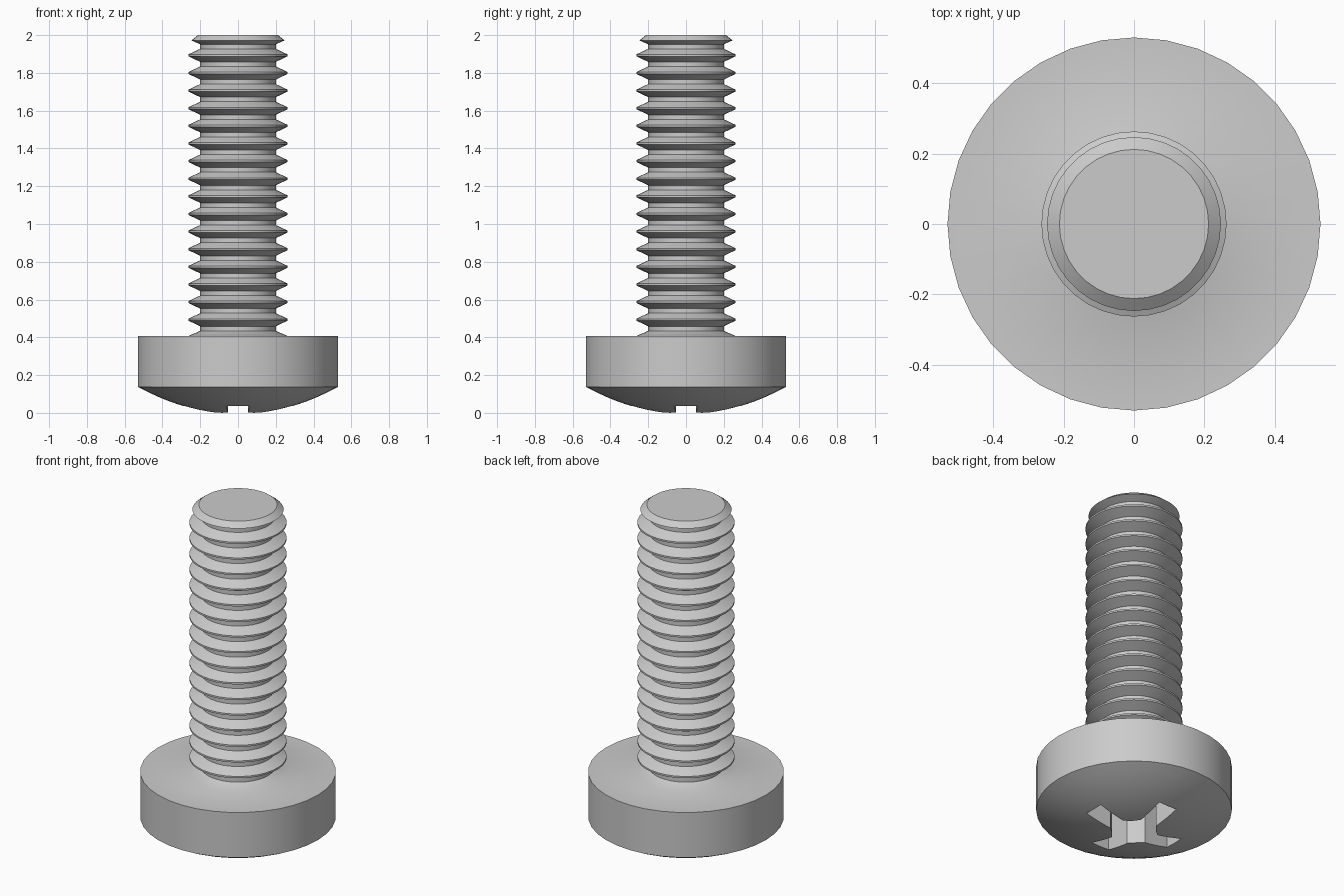
import bpy, bmesh, math
from mathutils import Vector

SEGMENTS = 36
HEAD_R, HEAD_TOP, RIM_Z, APEX_Z = 0.53, 0.407, 0.138, -0.007
CREST_R, ROOT_R, PITCH, THREADS = 0.263, 0.2, 0.0933, 16
CREST_HALF, ROOT_HALF = 0.005, 0.012

cube = bpy.data.objects.get("Cube")
if cube:
    bpy.data.objects.remove(cube, do_unlink=True)

steel = bpy.data.materials.new("grey_steel")
steel.use_nodes = True
grey = (0.6, 0.6, 0.6, 1)
steel.diffuse_color = grey
steel.node_tree.nodes["Principled BSDF"].inputs["Base Color"].default_value = grey


def make_object(name, bm):
    bmesh.ops.recalc_face_normals(bm, faces=bm.faces)
    mesh = bpy.data.meshes.new(name)
    bm.to_mesh(mesh)
    bm.free()
    mesh.materials.append(steel)
    obj = bpy.data.objects.new(name, mesh)
    bpy.context.collection.objects.link(obj)
    return obj


def lathe(name, profile):
    bm = bmesh.new()
    verts = [bm.verts.new((r, 0, z)) for r, z in profile]
    edges = [bm.edges.new(pair) for pair in zip(verts, verts[1:])]
    bmesh.ops.spin(bm, geom=verts + edges, cent=(0, 0, 0), axis=(0, 0, 1),
                   angle=math.tau, steps=SEGMENTS)
    bmesh.ops.remove_doubles(bm, verts=bm.verts, dist=1e-5)
    # merge the flat end of the shank into one face
    top = max(v.co.z for v in bm.verts)
    cap = [f for f in bm.faces if all(v.co.z > top - 1e-4 for v in f.verts)]
    if len(cap) > 1:
        bmesh.ops.dissolve_faces(bm, faces=cap, use_verts=True)
    return make_object(name, bm)


# Domed head and threaded shank share one turned profile
profile = []
for i in range(11):
    t = i / 10
    profile.append((HEAD_R * t, APEX_Z + (RIM_Z - APEX_Z) * t * t))
profile += [(HEAD_R, HEAD_TOP), (CREST_R, HEAD_TOP)]
first = HEAD_TOP - 0.007
for i in range(THREADS + 1):
    crest = first + i * PITCH
    if i:
        profile += [(CREST_R, crest - CREST_HALF), (CREST_R, crest + CREST_HALF)]
    root = crest + PITCH / 2
    profile += [(ROOT_R, root - ROOT_HALF), (ROOT_R, root + ROOT_HALF)]
# chamfered tip
profile += [(0.247, 1.972), (0.212, 2.0), (0, 2.0)]
screw = lathe("screw_body", profile)

# Cross recess cutter: four arms with blunted inner corners
bm = bmesh.new()
arm = [(0.285, -0.06), (0.285, 0.06), (0.122, 0.053), (0.084, 0.084), (0.053, 0.122)]
outline = []
for k in range(4):
    c, s = math.cos(k * math.pi / 2), math.sin(k * math.pi / 2)
    for x, y in arm:
        outline.append(bm.verts.new((x * c - y * s, x * s + y * c, -0.1)))
base = bm.faces.new(outline)
extruded = bmesh.ops.extrude_face_region(bm, geom=[base])["geom"]
moved = [v for v in extruded if isinstance(v, bmesh.types.BMVert)]
bmesh.ops.translate(bm, verts=moved, vec=Vector((0, 0, 0.36)))
cutter = make_object("recess_cutter", bm)
cutter.hide_render = True

# Cut the recess into the head
cut = screw.modifiers.new("cross_recess", "BOOLEAN")
cut.operation = "DIFFERENCE"
cut.solver = "EXACT"
cut.object = cutter
bpy.ops.object.select_all(action="DESELECT")
screw.select_set(True)
bpy.context.view_layer.objects.active = screw
bpy.ops.object.modifier_apply(modifier=cut.name)
bpy.data.objects.remove(cutter, do_unlink=True)
bpy.ops.object.shade_smooth_by_angle(angle=math.radians(30))
